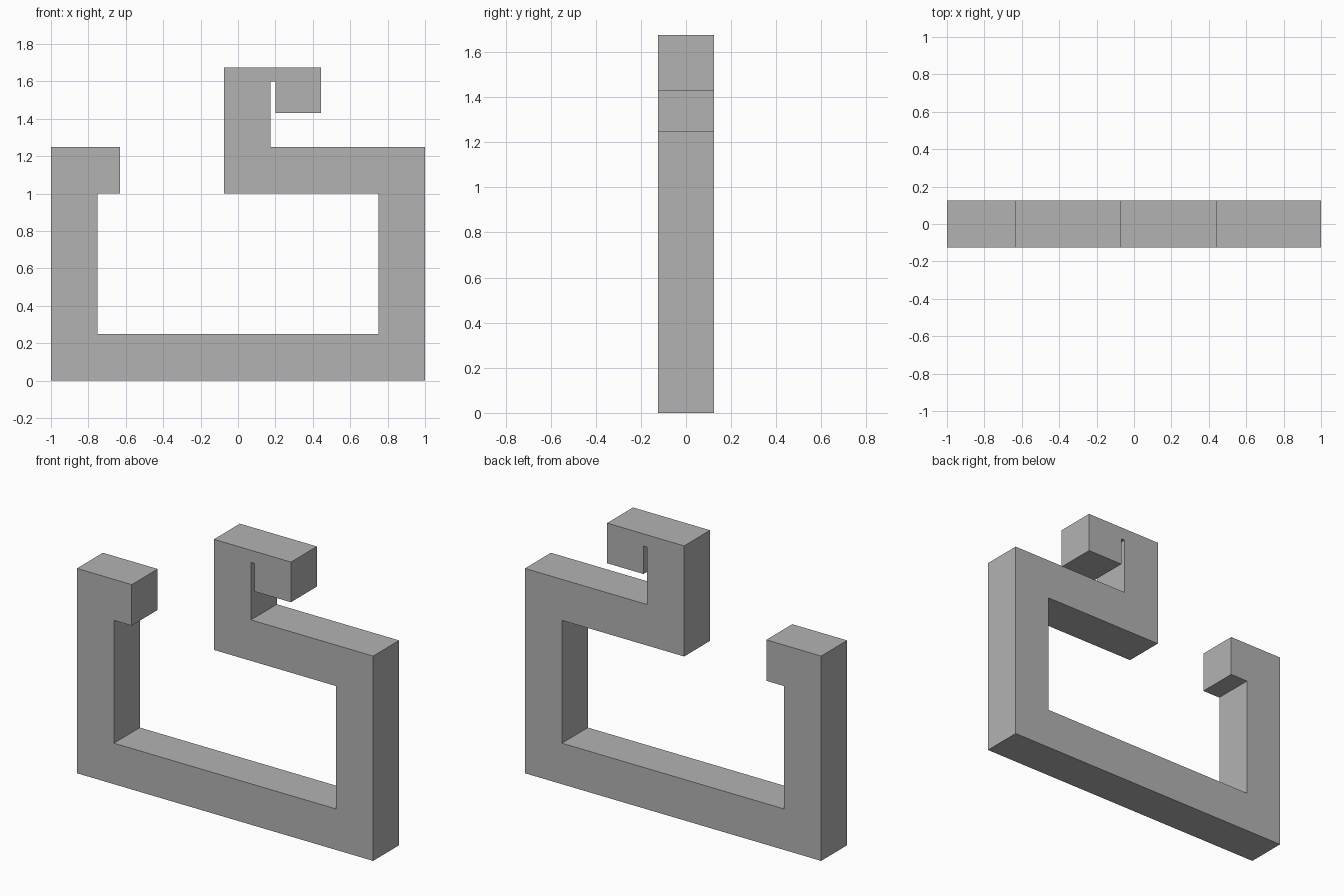
import bpy
import bmesh

if "Cube" in bpy.data.objects:
    bpy.data.objects.remove(bpy.data.objects["Cube"], do_unlink=True)

HALF_DEPTH = 0.125

# Plain grey finish
grey = bpy.data.materials.new("plain grey")
grey.use_nodes = True
colour = (0.45, 0.45, 0.45, 1)
grey.diffuse_color = colour
grey.node_tree.nodes["Principled BSDF"].inputs["Base Color"].default_value = colour

# Outline of the open frame: base, left post with lip, right post, shelf and hook
outline = [
    (-1, 0), (1, 0), (1, 1.25),
    (0.175, 1.25), (0.175, 1.6), (0.2, 1.6), (0.2, 1.43), (0.445, 1.43),
    (0.445, 1.675), (-0.075, 1.675), (-0.075, 1),
    (0.75, 1), (0.75, 0.25), (-0.75, 0.25), (-0.75, 1),
    (-0.63, 1), (-0.63, 1.25), (-1, 1.25),
]


def extrude_profile(name, points, half_depth, material):
    """Extrude an x-z outline along y into a solid."""
    bm = bmesh.new()
    face = bm.faces.new([bm.verts.new((x, -half_depth, z)) for x, z in points])
    result = bmesh.ops.extrude_face_region(bm, geom=[face], use_keep_orig=True)
    moved = [v for v in result["geom"] if isinstance(v, bmesh.types.BMVert)]
    bmesh.ops.translate(bm, verts=moved, vec=(0, 2 * half_depth, 0))
    bmesh.ops.recalc_face_normals(bm, faces=bm.faces[:])
    mesh = bpy.data.meshes.new(name)
    bm.to_mesh(mesh)
    bm.free()
    mesh.materials.append(material)
    obj = bpy.data.objects.new(name, mesh)
    bpy.context.collection.objects.link(obj)
    return obj


extrude_profile("hooked_frame", outline, HALF_DEPTH, grey)
